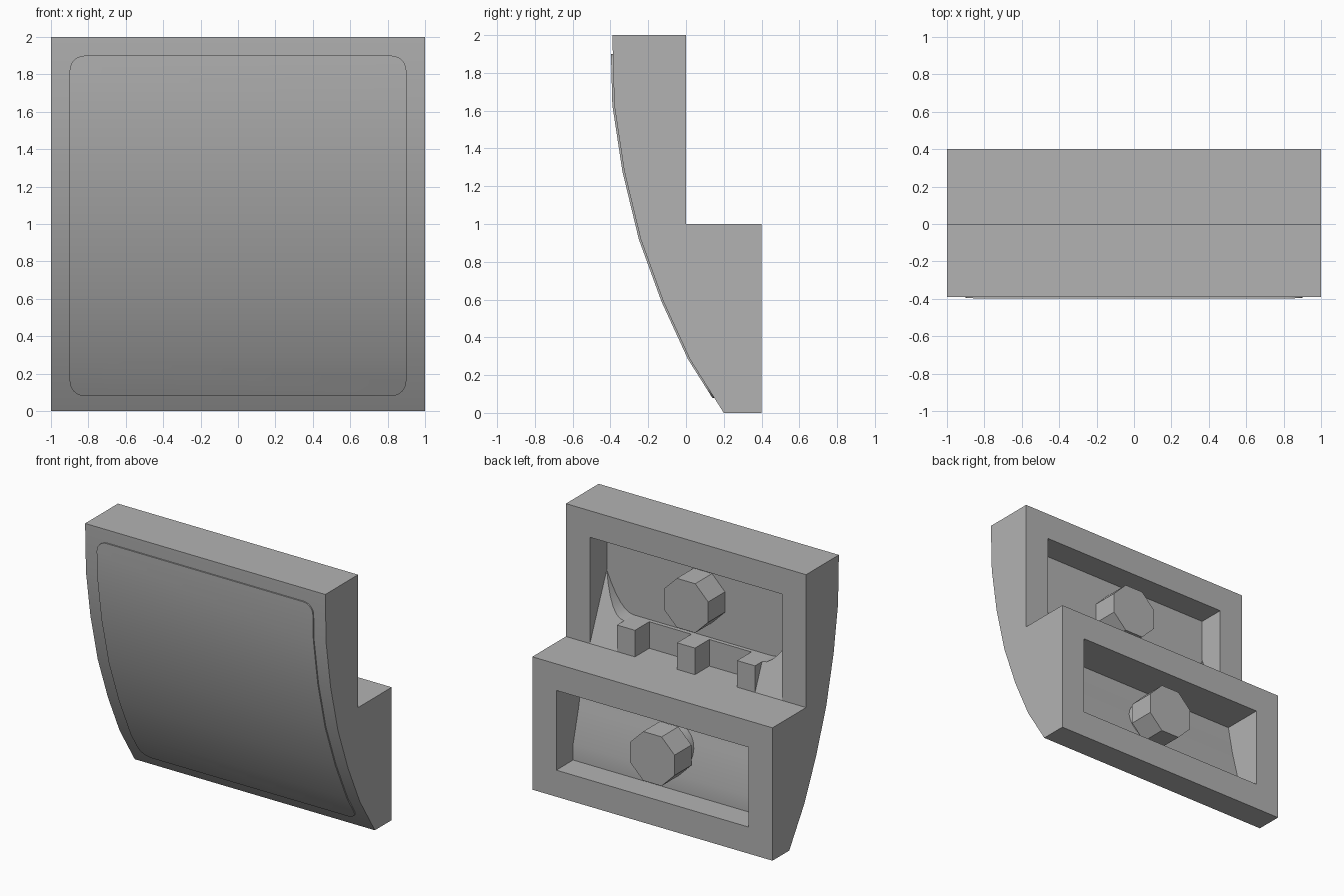
import bpy
import bmesh
from math import sin, cos, pi, radians

if "Cube" in bpy.data.objects:
    bpy.data.objects.remove(bpy.data.objects["Cube"])

grey = bpy.data.materials.new("plain_grey")
grey.use_nodes = True
colour = (0.45, 0.45, 0.45, 1)
grey.diffuse_color = colour
grey.node_tree.nodes["Principled BSDF"].inputs["Base Color"].default_value = colour


def prism(name, outline, axis, start, end):
    """Extrude an outline: (y, z) points along x, or (x, z) points along y."""
    def place(p, d):
        return (d, p[0], p[1]) if axis == "x" else (p[0], d, p[1])
    bm = bmesh.new()
    a = [bm.verts.new(place(p, start)) for p in outline]
    b = [bm.verts.new(place(p, end)) for p in outline]
    bm.faces.new(a)
    bm.faces.new(b[::-1])
    n = len(a)
    for i in range(n):
        j = (i + 1) % n
        bm.faces.new((a[i], b[i], b[j], a[j]))
    bmesh.ops.recalc_face_normals(bm, faces=bm.faces)
    mesh = bpy.data.meshes.new(name)
    bm.to_mesh(mesh)
    bm.free()
    obj = bpy.data.objects.new(name, mesh)
    bpy.context.collection.objects.link(obj)
    mesh.materials.append(grey)
    return obj


def select(obj):
    bpy.ops.object.select_all(action="DESELECT")
    obj.select_set(True)
    bpy.context.view_layer.objects.active = obj


def combine(obj, tool, operation):
    mod = obj.modifiers.new("cut", "BOOLEAN")
    mod.operation = operation
    mod.solver = "EXACT"
    mod.object = tool
    select(obj)
    bpy.ops.object.modifier_apply(modifier=mod.name)
    bpy.data.objects.remove(tool)


def smooth(obj):
    select(obj)
    bpy.ops.object.shade_smooth_by_angle(angle=radians(25))


def polygon(cx, cz, r, sides):
    return [(cx + r * cos((i + 0.5) * 2 * pi / sides),
             cz + r * sin((i + 0.5) * 2 * pi / sides)) for i in range(sides)]


# Stepped body with a curved front
curve = [(-0.39, 2), (-0.38, 1.63), (-0.327, 1.28), (-0.24, 0.92),
         (-0.12, 0.59), (0.02, 0.285), (0.2, 0)]
body = prism("curved_body", curve + [(0.4, 0), (0.4, 1), (0, 1), (0, 2)], "x", -1, 1)

# Hollow pockets in the back
upper = [(-0.2, 1), (0.1, 1), (0.1, 1.8), (-0.2, 1.8)]
combine(body, prism("upper_pocket", upper, "x", -0.8, 0.8), "DIFFERENCE")
lower = [(0.2, 0.2), (0.5, 0.2), (0.5, 0.8), (0.09, 0.8), (0.135, 0.57), (0.2, 0.32)]
combine(body, prism("lower_pocket", lower, "x", -0.8, 0.8), "DIFFERENCE")
smooth(body)

# Thin raised front panel with rounded corners
panel = prism("front_panel", [(y - 0.01, z) for y, z in curve]
              + [(y + 0.01, z) for y, z in reversed(curve)], "x", -1, 1)
corners = [(0.82, 1.82, 0), (-0.82, 1.82, 90), (-0.82, 0.16, 180), (0.82, 0.16, 270)]
rounded = [(cx + 0.08 * cos(radians(a + s * 15)), cz + 0.08 * sin(radians(a + s * 15)))
           for cx, cz, a in corners for s in range(7)]
combine(panel, prism("panel_outline", rounded, "y", -1, 1), "INTERSECT")
smooth(panel)

# Eight-sided studs, the lower one on a round stem
prism("upper_stud", polygon(0, 1.5, 0.2, 8), "y", -0.21, 0)
prism("lower_stud", polygon(0, 0.5, 0.2, 8), "y", 0.2, 0.4)
smooth(prism("lower_stud_stem", polygon(0, 0.5, 0.17, 24), "y", 0.05, 0.21))

# Low shelf and three ribs on the ledge
prism("shelf", [(-0.21, 0.99), (-0.17, 0.99), (-0.17, 1.2), (-0.21, 1.2)], "x", -0.575, 0.575)
for label, x in (("right", -0.5), ("middle", 0), ("left", 0.5)):
    prism(label + "_rib", [(-0.2, 0.99), (0, 0.99), (0, 1.2), (-0.2, 1.2)],
          "x", x - 0.075, x + 0.075)

# Sloped fillers sweeping up to the pocket sides
for label, side in (("right", -1), ("left", 1)):
    bm = bmesh.new()
    rows = []
    for i in range(7):
        t = i / 6
        x = side * (0.575 + 0.225 * t)
        top = 1.2 + 0.28 * t ** 2
        front = -0.2 * (top - 1) / 0.48
        rows.append([bm.verts.new((x, y, z)) for y, z in
                     ((0, 1), (front, top), (-0.205, top), (-0.205, 1))])
    for a, b in zip(rows, rows[1:]):
        for k in range(4):
            m = (k + 1) % 4
            bm.faces.new((a[k], a[m], b[m], b[k]))
    bm.faces.new(rows[0])
    bm.faces.new(rows[-1][::-1])
    bmesh.ops.recalc_face_normals(bm, faces=bm.faces)
    mesh = bpy.data.meshes.new(label + "_filler")
    bm.to_mesh(mesh)
    bm.free()
    mesh.materials.append(grey)
    filler = bpy.data.objects.new(label + "_filler", mesh)
    bpy.context.collection.objects.link(filler)
    smooth(filler)
